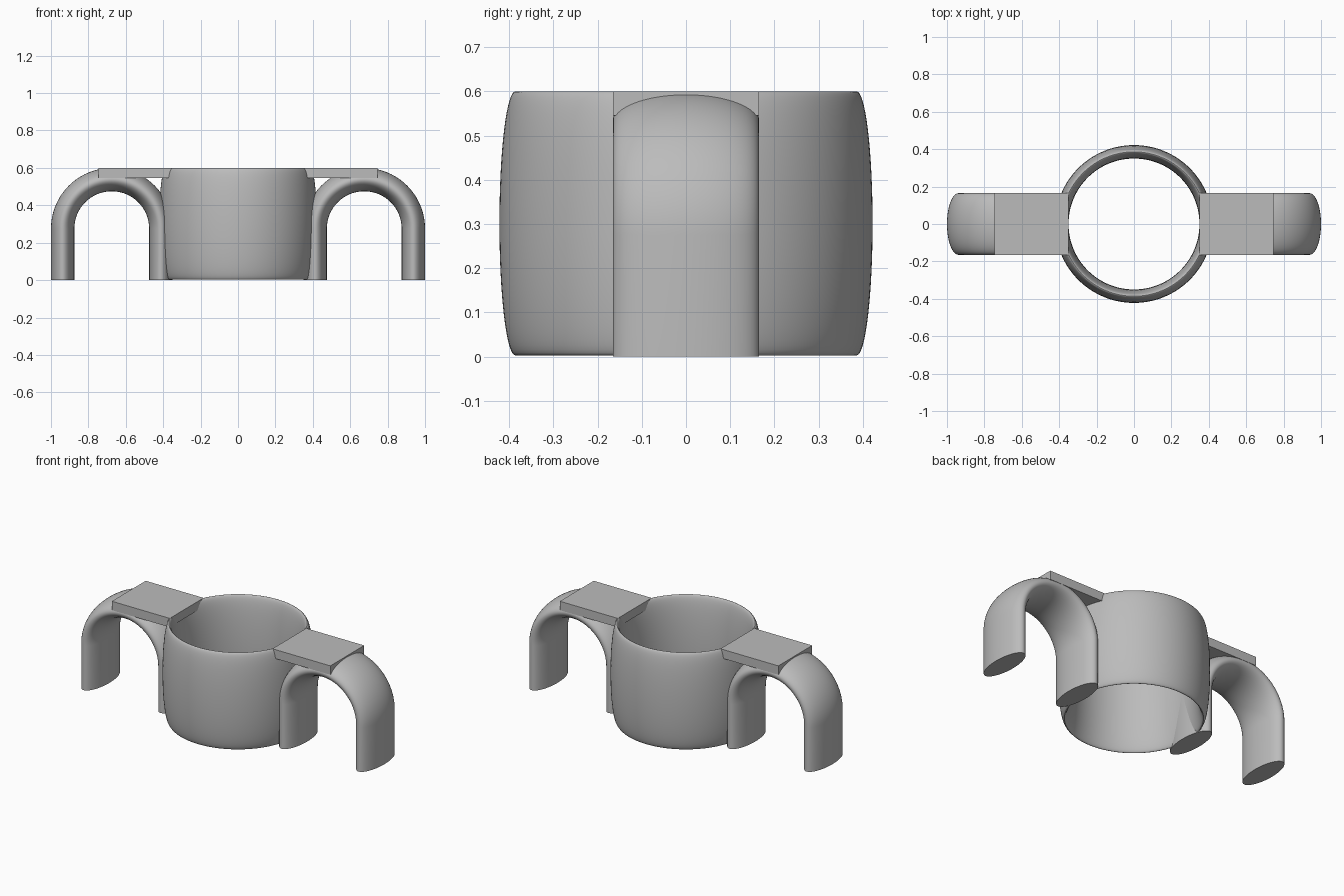
import bpy, bmesh, math
from mathutils import Vector

if "Cube" in bpy.data.objects:
    bpy.data.objects.remove(bpy.data.objects["Cube"], do_unlink=True)

grey = bpy.data.materials.new("plain grey")
grey.use_nodes = True
COLOUR = (0.5, 0.5, 0.5, 1)
grey.diffuse_color = COLOUR
grey.node_tree.nodes["Principled BSDF"].inputs["Base Color"].default_value = COLOUR


def finish(name, bm, smooth=True):
    bmesh.ops.recalc_face_normals(bm, faces=bm.faces)
    mesh = bpy.data.meshes.new(name)
    bm.to_mesh(mesh)
    bm.free()
    mesh.materials.append(grey)
    obj = bpy.data.objects.new(name, mesh)
    bpy.context.collection.objects.link(obj)
    if smooth:
        bpy.ops.object.select_all(action="DESELECT")
        obj.select_set(True)
        bpy.context.view_layer.objects.active = obj
        bpy.ops.object.shade_smooth_by_angle(angle=math.radians(35))
    return obj


def loft(name, frames, a, b, closed, sides=64):
    """Sweep an ellipse (half axes a, b) through frames of (centre, axis a, axis b)."""
    bm = bmesh.new()
    turns = [2 * math.pi * i / sides for i in range(sides)]
    loops = [[bm.verts.new(c + u * a * math.cos(t) + v * b * math.sin(t)) for t in turns]
             for c, u, v in frames]
    pairs = list(zip(loops, loops[1:]))
    if closed:
        pairs.append((loops[-1], loops[0]))
    else:
        bm.faces.new(loops[0])
        bm.faces.new(loops[-1])
    for p, q in pairs:
        for i in range(sides):
            j = (i + 1) % sides
            bm.faces.new((p[i], p[j], q[j], q[i]))
    return finish(name, bm)


# Open barrel-shaped ring with a tall elliptical wall
UP, DEPTH = Vector((0, 0, 1)), Vector((0, 1, 0))
wall = []
for i in range(128):
    t = 2 * math.pi * i / 128
    out = Vector((math.cos(t), math.sin(t), 0))
    wall.append((out * 0.386 + UP * 0.3015, out, UP))
loft("barrel_ring", wall, 0.036, 0.2985, True)

for side, label in ((1, "left"), (-1, "right")):
    # Arched handle: two straight legs joined by a half circle
    mid = Vector((side * 0.675, 0, 0.275))
    arch = []
    for i in range(49):
        t = math.pi * i / 48
        out = Vector((math.cos(t), 0, math.sin(t)))
        arch.append((mid + out * 0.2625, out, DEPTH))
    drop = UP * mid.z
    first, last = arch[0], arch[-1]
    path = [(first[0] - drop, *first[1:])] + arch + [(last[0] - drop, *last[1:])]
    loft(label + "_arched_handle", path, 0.0625, 0.165, False)

    # Flat plate bridging the ring and the arch
    bm = bmesh.new()
    bmesh.ops.create_cube(bm, size=1)
    bmesh.ops.scale(bm, vec=(0.395, 0.33, 0.055), verts=bm.verts)
    bmesh.ops.translate(bm, vec=(side * 0.5475, 0, 0.5725), verts=bm.verts)
    finish(label + "_top_plate", bm, smooth=False)
